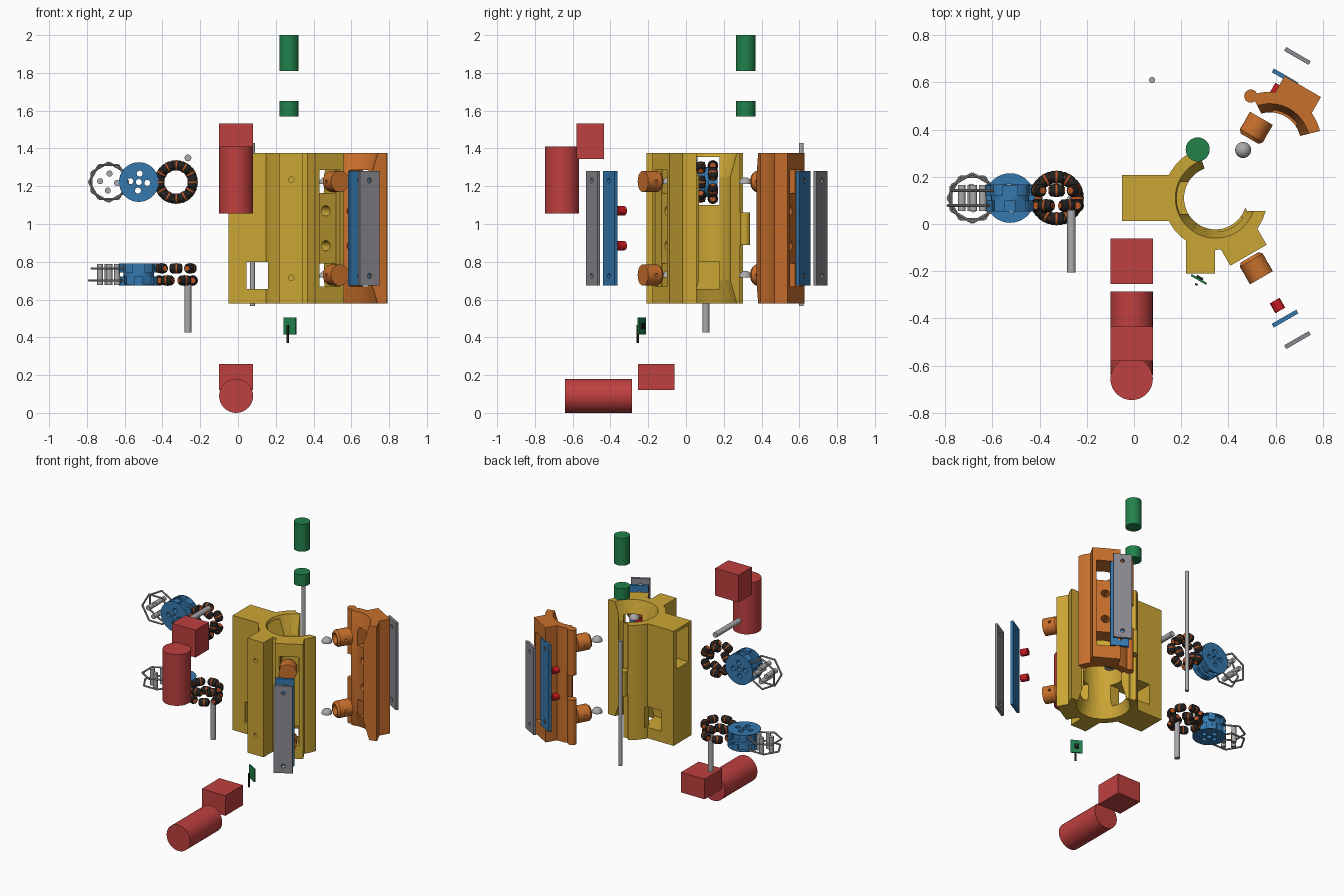
import bpy, bmesh, math
from math import cos, sin, radians, pi
from mathutils import Vector, Matrix

if "Cube" in bpy.data.objects:
    bpy.data.objects.remove(bpy.data.objects["Cube"])


def material(name, rgb):
    m = bpy.data.materials.new(name)
    m.use_nodes = True
    m.diffuse_color = (*rgb, 1)
    m.node_tree.nodes["Principled BSDF"].inputs["Base Color"].default_value = (*rgb, 1)
    return m


YELLOW = material("yellow", (.60, .38, .035))
ORANGE = material("orange", (.58, .16, .025))
BLUE = material("blue", (.035, .19, .43))
GREY = material("light_grey", (.40, .40, .41))
STEEL = material("steel", (.25, .25, .28))
RED = material("red", (.52, .05, .05))
BRIGHT = material("bright_red", (.55, .01, .015))
GREEN = material("green", (.015, .22, .07))
BLACK = material("black", (.015, .015, .015))
STRIPE = material("rust_stripe", (.50, .09, .015))

CX, CY, Z0, Z1 = .345, .11, .58, 1.375
X, Y, Z = Vector((1, 0, 0)), Vector((0, 1, 0)), Vector((0, 0, 1))


def ray(deg):
    return Vector((cos(radians(deg)), sin(radians(deg)), 0))


def polar(deg, r, z, side=0):
    return Vector((CX, CY, z)) + ray(deg) * r + ray(deg + 90) * side


def lathe(bm, profile, loc, axis=Z, seg=32):
    """Closed solid of revolution from (radius, height) pairs."""
    mat = Matrix.Translation(loc) @ axis.to_track_quat('Z', 'Y').to_matrix().to_4x4()
    rings = [[bm.verts.new(mat @ Vector((r * cos(2 * pi * i / seg), r * sin(2 * pi * i / seg), h)))
              for i in range(seg)] for r, h in profile]
    for a, b in zip(rings, rings[1:]):
        for i in range(seg):
            j = (i + 1) % seg
            bm.faces.new((a[i], a[j], b[j], b[i]))
    bm.faces.new(rings[0][::-1])
    bm.faces.new(rings[-1])


def rod(bm, a, b, r, seg=32):
    a, b = Vector(a), Vector(b)
    lathe(bm, [(r, 0), (r, (b - a).length)], a, (b - a).normalized(), seg)


def box(bm, loc, size, axes=(X, Y, Z)):
    rot = Matrix([list(a) for a in axes]).transposed().to_4x4()
    bmesh.ops.create_cube(bm, size=1, matrix=Matrix.Translation(loc) @ rot @ Matrix.Diagonal((*size, 1)))


def polar_box(bm, deg, r0, r1, width, z0, z1):
    box(bm, polar(deg, (r0 + r1) / 2, (z0 + z1) / 2), (r1 - r0, width, z1 - z0),
        (ray(deg), ray(deg + 90), Z))


def prism(bm, pts, z0, z1):
    f = bm.faces.new([bm.verts.new((x, y, z0)) for x, y in pts])
    top = bmesh.ops.extrude_face_region(bm, geom=[f])["geom"]
    bmesh.ops.translate(bm, vec=(0, 0, z1 - z0), verts=[v for v in top if isinstance(v, bmesh.types.BMVert)])


def finish(name, mat, fn, *args):
    """Make an object from a function that fills a bmesh."""
    bm = bmesh.new()
    fn(bm, *args)
    bmesh.ops.recalc_face_normals(bm, faces=bm.faces)
    me = bpy.data.meshes.new(name)
    bm.to_mesh(me)
    bm.free()
    ob = bpy.data.objects.new(name, me)
    bpy.context.collection.objects.link(ob)
    if mat:
        me.materials.append(mat)
        smooth(ob)
    return ob


def activate(ob):
    bpy.ops.object.select_all(action='DESELECT')
    ob.select_set(True)
    bpy.context.view_layer.objects.active = ob


def smooth(ob):
    activate(ob)
    bpy.ops.object.shade_smooth_by_angle(angle=radians(30))


def boolean(ob, op, fn, *args):
    tool = finish("cutter", None, fn, *args)
    tool.hide_render = True
    mod = ob.modifiers.new("bool", 'BOOLEAN')
    mod.operation, mod.solver, mod.object = op, 'EXACT', tool
    activate(ob)
    bpy.ops.object.modifier_apply(modifier=mod.name)
    bpy.data.objects.remove(tool)


# Shell halves: ring sectors with arms, hourglass bore and recesses
def sector(bm, a0, a1, gap_y):
    arc = [polar(a0 + (a1 - a0) * i / 24, .22, 0) for i in range(25)]
    prism(bm, [(p.x, p.y) for p in arc] + [(CX, gap_y), (CX, CY)], Z0, Z1)


HINGE = Vector((.265, .312, 0))
KNUCKLES = [(Z0, .89), (.89, 1.06), (1.06, Z1)]
WHEEL_Z = (1.225, .73)


def knuckle(bm, r, span):
    rod(bm, HINGE + Z * span[0], HINGE + Z * span[1], r)


def make_shell(name, mat, a0, a1, gap_y, arm, own):
    ob = finish(name, mat, sector, a0, a1, gap_y)
    boolean(ob, 'UNION', polar_box, arm, .1, .28, .178, Z0, Z1)
    for i, span in enumerate(KNUCKLES):
        if i not in own:
            boolean(ob, 'DIFFERENCE', knuckle, .032, span)
    for i in own:
        boolean(ob, 'UNION', knuckle, .028, KNUCKLES[i])
    return ob


def finish_shell(ob, arm):
    boolean(ob, 'DIFFERENCE', lathe, [(.173, Z0 - .01), (.133, .70), (.133, 1.25), (.173, Z1 + .01)],
            (CX, CY, 0), Z, 64)
    boolean(ob, 'DIFFERENCE', polar_box, arm, .24, .32, .125, .67, 1.285)
    for z in WHEEL_Z:
        boolean(ob, 'DIFFERENCE', polar_box, arm, .1, .3, .115, z - .06, z + .06)
    for z in (1.07, .885):
        boolean(ob, 'DIFFERENCE', rod, polar(arm, .1, z), polar(arm, .3, z), .027)
    smooth(ob)


body = make_shell("main_shell", YELLOW, 110, 345.7, .055, -60, (1,))
boolean(body, 'UNION', polar_box, 180, .1, .395, .195, Z0, Z1)
boolean(body, 'UNION', box, (.282, -.14, (Z0 + Z1) / 2), (.122, .14, Z1 - Z0))
boolean(body, 'DIFFERENCE', polar_box, 180, .1, .5, .135, 1.1, 1.355)
boolean(body, 'DIFFERENCE', polar_box, 180, .185, .30, .25, .655, .80)
boolean(body, 'DIFFERENCE', polar_box, 180, .1, .25, .135, .655, .80)
for z in (1.235, .715):
    boolean(body, 'DIFFERENCE', rod, (.282, -.3, z), (.282, -.15, z), .014)
finish_shell(body, -60)

door = make_shell("door_shell", ORANGE, 14.3, 110, .165, 60, (0, 2))
finish_shell(door, 60)
door.location = (.23, .23, 0)


# Exploded stacks in front of both slanted arms
def end_plate(name, mat, arm, r):
    ob = finish(name, mat, polar_box, arm, r - .009, r + .009, .12, .675, 1.28)
    for z in (1.23, .725):
        boolean(ob, 'DIFFERENCE', rod, polar(arm, r - .05, z), polar(arm, r + .05, z), .013)


for side, arm in (("right", -60), ("left", 60)):
    end_plate(side + "_backing_plate", BLUE, arm, .59)
    end_plate(side + "_cover_plate", STEEL, arm, .695)
    for n, z in enumerate((1.07, .885)):
        finish(f"{side}_button_{n}", BRIGHT, rod, polar(arm, .502, z), polar(arm, .55, z), .024)
    for n, z in enumerate(WHEEL_Z):
        cup = finish(f"{side}_caster_cup_{n}", ORANGE, lathe,
                     [(.044, 0), (.056, .015), (.056, .1)], polar(arm, .29, z), ray(arm))
        boolean(cup, 'DIFFERENCE', rod, polar(arm, .25, z), polar(arm, .33, z), .034)
        boolean(cup, 'DIFFERENCE', rod, polar(arm, .34, z, -.1), polar(arm, .34, z, .1), .009)
        finish(f"{side}_caster_dome_{n}", GREY, lathe,
               [(.034 * cos(radians(t)), .034 * sin(radians(t))) for t in range(0, 90, 11)],
               polar(arm, .235, z - .012))


# Roller wheels, exploded into rim wires, hub and rollers
def spots(c, n, count, radius, phase=0):
    v = n.cross(X)
    for k in range(count):
        t = 2 * pi * k / count + phase
        out = X * cos(t) + v * sin(t)
        yield c + out * radius, out, n.cross(out)


def rows(c, n):
    return (c - n * .032, 0), (c + n * .032, pi / 6)


def wires(bm, c, n):
    for row, phase in rows(c, n):
        pts = [p for p, _, _ in spots(row, n, 6, .104, phase)]
        for a, b in zip(pts, pts[1:] + pts[:1]):
            rod(bm, a, b, .006, 8)
    for p, _, _ in spots(c, n, 4, .045, .1):
        rod(bm, p - n * .055, p + n * .055, .016, 16)


def hub_cuts(bm, c, n):
    for row, phase in rows(c, n):
        for p, out, tan in spots(row, n, 6, .095, phase):
            box(bm, p, (.036, .062, .044), (out, tan, out.cross(tan)))
    for p, _, _ in [*spots(c, n, 4, .045, .1), (c, 0, 0)]:
        rod(bm, p - n * .1, p + n * .1, .016, 16)


def rollers(bm, c, n, profile):
    for row, phase in rows(c, n):
        for p, _, tan in spots(row, n, 6, .088, phase):
            lathe(bm, profile, p, tan, 16)


for name, n, z in (("upper", Y, 1.222), ("lower", Z, .733)):
    at = lambda x: Vector((x, CY, z))
    finish(name + "_wheel_wires", GREY, wires, at(-.685), n)
    hub = finish(name + "_wheel_hub", BLUE, lathe,
                 [(.105, -.058), (.105, -.01), (.08, -.01), (.08, .01), (.105, .01), (.105, .058)],
                 at(-.525), n, 36)
    boolean(hub, 'DIFFERENCE', hub_cuts, at(-.525), n)
    smooth(hub)
    finish(name + "_wheel_rollers", BLACK, rollers, at(-.328), n,
           [(.02, -.031), (.026, -.022), (.027, 0), (.026, .022), (.02, .031)])
    finish(name + "_roller_bands", STRIPE, rollers, at(-.328), n, [(.028, -.004), (.028, .004)])
    finish(name + "_roller_ends", STRIPE, rollers, at(-.328), n, [(.014, -.035), (.014, .035)])

# Axles and hinge pin
finish("upper_axle", GREY, rod, (-.265, -.205, 1.35), (-.265, .06, 1.35), .018)
finish("lower_axle", GREY, rod, (-.265, .106, .425), (-.265, .106, .69), .018)
finish("hinge_pin", GREY, rod, (.077, .61, .565), (.077, .61, 1.43), .013)

# Motors with gearboxes
finish("upper_motor", RED, rod, (-.01, -.656, 1.055), (-.01, -.656, 1.41), .09)
finish("upper_gearbox", RED, box, (-.01, -.507, 1.438), (.18, .145, .19))
finish("lower_motor", RED, rod, (-.01, -.64, .09), (-.01, -.287, .09), .09)
finish("lower_gearbox", RED, box, (-.01, -.157, .19), (.18, .193, .14))

# Battery and its cap
finish("battery", GREEN, rod, (.27, .316, 1.81), (.27, .316, 2), .051)
finish("battery_cap", GREEN, rod, (.27, .316, 1.57), (.27, .316, 1.65), .051)

# Small circuit board with chip and lead
tilt = (ray(-30), ray(60), Z)
board = Vector((.275, -.235, .46))
finish("circuit_board", GREEN, box, board, (.075, .009, .09), tilt)
finish("board_chip", BLACK, box, board + ray(60) * .009, (.03, .009, .03), tilt)
finish("board_lead", BLACK, box, (.264, -.256, .418), (.011, .008, .095), tilt)
